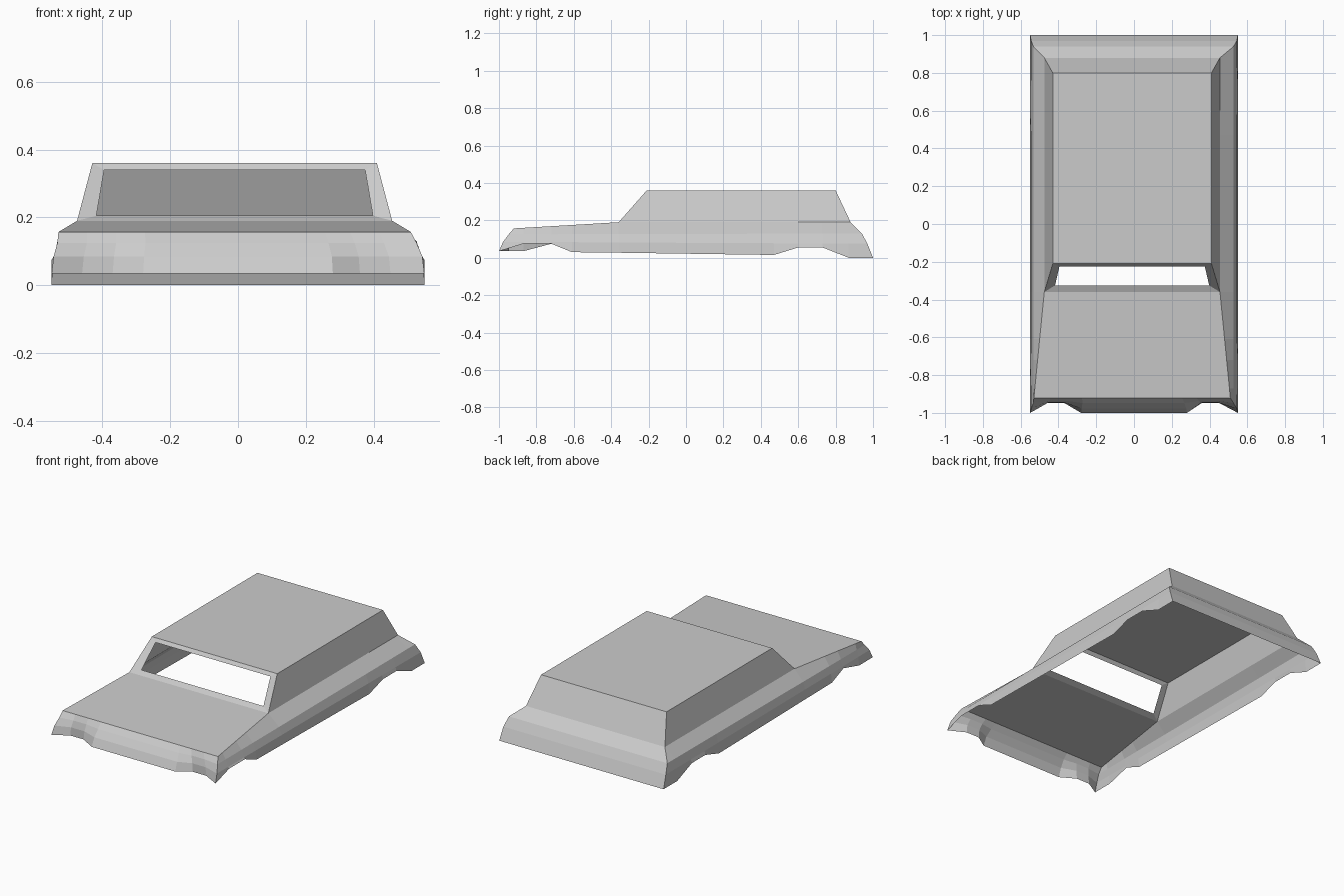
import bpy

if "Cube" in bpy.data.objects:
    bpy.data.objects.remove(bpy.data.objects["Cube"])

CX = -0.01  # upper body sits slightly off centre


def mesh(name, verts, faces):
    me = bpy.data.meshes.new(name)
    me.from_pydata(verts, [], faces)
    me.validate()
    ob = bpy.data.objects.new(name, me)
    bpy.context.collection.objects.link(ob)
    return ob


def grid(name, rows, flip=False):
    n = len(rows[0])
    faces = []
    for r in range(len(rows) - 1):
        for c in range(n - 1):
            f = (r * n + c, r * n + c + 1, (r + 1) * n + c + 1, (r + 1) * n + c)
            faces.append(f[::-1] if flip else f)
    return mesh(name, [p for row in rows for p in row], faces)


# Rings around the body: half width, x offset, front y, rear y, front z, rear z
RINGS = [(0.55, 0, -1.0, 1.0, 0.035, 0.0),
         (0.544, 0, -0.978, 0.97, 0.085, 0.075),
         (0.53, -0.003, -0.948, 0.94, 0.125, 0.13),
         (0.52, CX, -0.92, 0.88, 0.157, 0.19)]
BELT = 0.465

# Side panels with low wheel arches along the bottom edge
Y = [-1, -0.87, -0.72, -0.61, -0.36, 0.47, 0.6, 0.73, 0.87, 1]
SILL = [0.035, 0.075, 0.075, 0.03, 0.027, 0.015, 0.055, 0.055, 0, 0]
for s, side in ((1, "right"), (-1, "left")):
    rows = []
    for i, (w, off, y0, y1, z0, z1) in enumerate(RINGS):
        row = []
        for k, y in enumerate(Y):
            yy = max(y0, min(y1, y))
            t = (yy - y0) / (y1 - y0)
            x, z = w, z0 + (z1 - z0) * t
            if i == 0:
                z = SILL[k]
                if s < 0 and k == 1:
                    z = 0.035
            if i == 3:
                u = min(1, (yy - y0) / (-0.36 - y0))
                x, z = w + (BELT - w) * u, z0 + (z1 - z0) * u
            row.append((off + s * x, yy, z))
        rows.append(row)
    grid(side + "_side_panel", rows, s < 0)

# Nose with two shallow recesses
X = [-0.55, -0.46, -0.37, -0.28, 0.28, 0.36, 0.45, 0.55]
DENT = [0, 1, 1, 0, 0, 1, 1, 0]
rows = []
for (w, off, y0, y1, z0, z1), depth in zip(RINGS, (0.053, 0.032, 0.012, 0)):
    rows.append([(off + x * w / 0.55, y0 + d * depth, z0) for x, d in zip(X, DENT)])
grid("front_panel", rows)

# Tail
rows = []
for i, (w, off, y0, y1, z0, z1) in enumerate(RINGS):
    w = BELT if i == 3 else w
    rows.append([(off - w, y1, z1), (off + w, y1, z1)])
grid("rear_panel", rows, True)

# Hood
grid("hood", [[(CX - 0.52, -0.92, 0.157), (CX + 0.52, -0.92, 0.157)],
              [(CX - BELT, -0.36, 0.19), (CX + BELT, -0.36, 0.19)]])


# Cabin: roof, sides, back
def rect(w, y0, y1, z):
    return [(CX - w, y0, z), (CX + w, y0, z), (CX + w, y1, z), (CX - w, y1, z)]


mesh("cabin", rect(BELT, -0.36, 0.88, 0.19) + rect(0.42, -0.21, 0.80, 0.36),
     [(4, 5, 6, 7), (1, 2, 6, 5), (2, 3, 7, 6), (3, 0, 4, 7)])

# Frame around the open windscreen
outer = [(CX - BELT, -0.36, 0.19), (CX + BELT, -0.36, 0.19),
         (CX + 0.42, -0.21, 0.36), (CX - 0.42, -0.21, 0.36)]
inner = [(CX - 0.408, -0.325, 0.205), (CX + 0.408, -0.325, 0.205),
         (CX + 0.385, -0.225, 0.34), (CX - 0.385, -0.225, 0.34)]
mesh("windscreen_frame", outer + inner,
     [(i, (i + 1) % 4, 4 + (i + 1) % 4, 4 + i) for i in range(4)])
